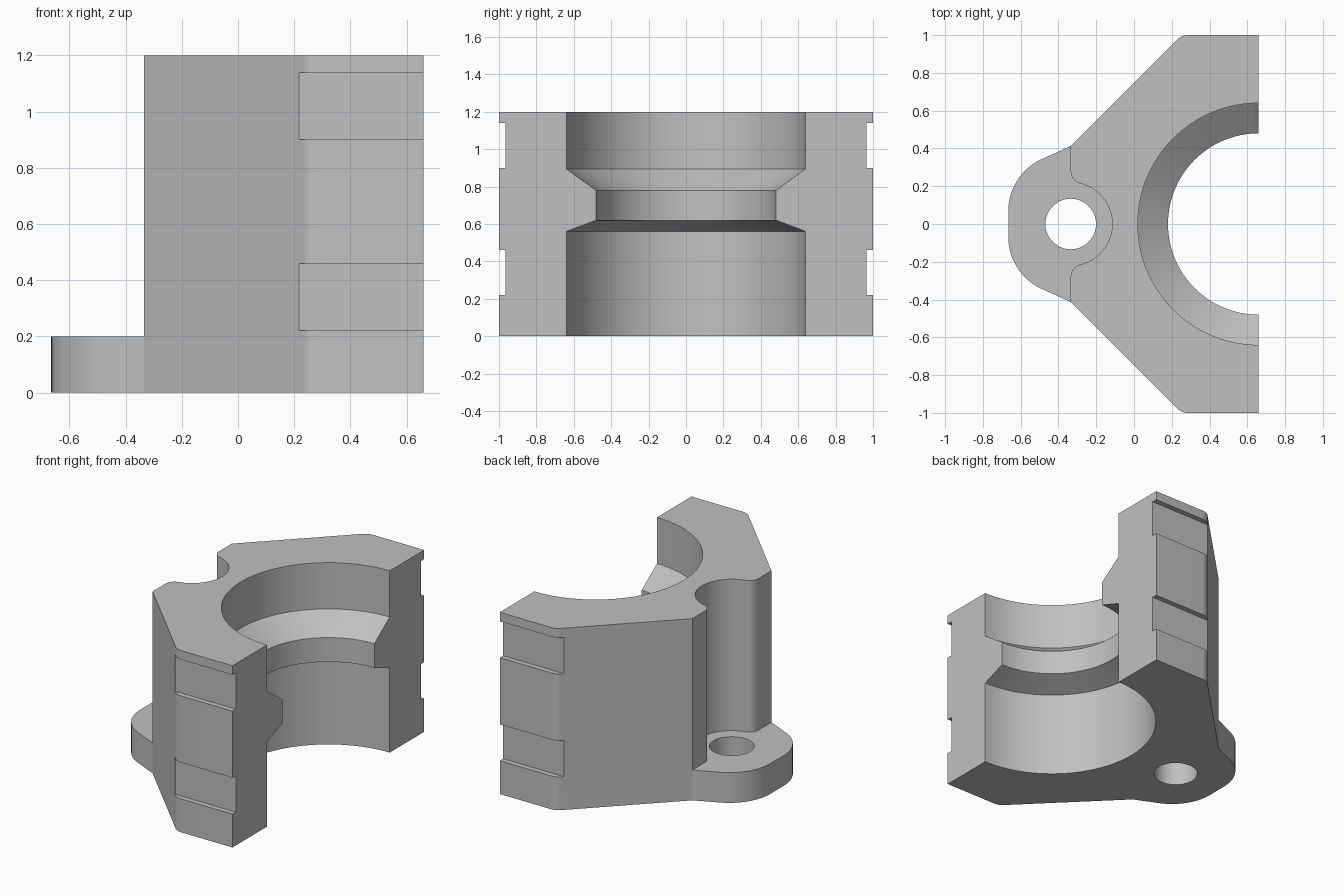
import bpy, bmesh
from math import radians, cos, sin, pi, sqrt, atan2
from mathutils import Matrix

cube = bpy.data.objects.get("Cube")
if cube:
    bpy.data.objects.remove(cube, do_unlink=True)

HEIGHT, FLANGE = 1.2, 0.2
SPLIT = 0.66          # flat split face of the half clamp
BACK = -0.335         # back face of the body and bolt axis

grey = bpy.data.materials.new("plain grey")
grey.use_nodes = True
colour = (0.53, 0.53, 0.53, 1)
grey.diffuse_color = colour
grey.node_tree.nodes["Principled BSDF"].inputs["Base Color"].default_value = colour


def make_object(name, bm):
    bmesh.ops.recalc_face_normals(bm, faces=bm.faces)
    mesh = bpy.data.meshes.new(name)
    bm.to_mesh(mesh)
    bm.free()
    mesh.materials.append(grey)
    obj = bpy.data.objects.new(name, mesh)
    bpy.context.collection.objects.link(obj)
    return obj


def prism(name, outline, z0, z1):
    bm = bmesh.new()
    face = bm.faces.new([bm.verts.new((x, y, z0)) for x, y in outline])
    top = bmesh.ops.extrude_face_region(bm, geom=[face])["geom"]
    verts = [v for v in top if isinstance(v, bmesh.types.BMVert)]
    bmesh.ops.translate(bm, verts=verts, vec=(0, 0, z1 - z0))
    return make_object(name, bm)


def lathe(name, profile, cx, steps):
    bm = bmesh.new()
    verts = [bm.verts.new((cx + r, 0, z)) for r, z in profile]
    edges = [bm.edges.new(pair) for pair in zip(verts, verts[1:])]
    bmesh.ops.spin(bm, geom=verts + edges, cent=(cx, 0, 0), axis=(0, 0, 1),
                   angle=2 * pi, steps=steps)
    bmesh.ops.remove_doubles(bm, verts=bm.verts, dist=1e-5)
    return make_object(name, bm)


def arc(cx, cy, r, a0, a1, n):
    return [(cx + r * cos(radians(a0 + (a1 - a0) * i / n)),
             cy + r * sin(radians(a0 + (a1 - a0) * i / n))) for i in range(n + 1)]


def mirrored(half):
    return half + [(x, -y) for x, y in reversed(half)]


# Full plan outline: side, rounded shoulder, slanted wall, rounded flange
half = [(SPLIT, 1.0)] + arc(0.285, 0.92, 0.08, 90, 135, 6)
half += [(BACK, 0.413)] + arc(-0.365, 0.07, 0.30, 112, 180, 16)
clamp = prism("clamp_half", mirrored(half), 0, HEIGHT)

# Bolt relief above the flange, with rounded lips
relief_r, lip_r = 0.22, 0.065
lip_y = sqrt((relief_r + lip_r) ** 2 - lip_r ** 2)
meet = atan2(lip_y, lip_r) * 180 / pi
relief = [(-1, 0.7), (BACK, 0.7), (BACK, 0.413)]
relief += arc(BACK + lip_r, lip_y, lip_r, 180, 180 + meet, 8)
relief += arc(BACK, 0, relief_r, meet, 0, 18)[1:-1]
relief_cut = mirrored(relief)
relief_cut.insert(len(relief), (BACK + relief_r, 0))
cutters = [prism("bolt_relief_cutter", relief_cut, FLANGE, HEIGHT + 0.2)]

# Stepped bore with a conical inner rib
bore = [(0, -0.1), (0.64, -0.1), (0.64, 0.56), (0.48, 0.62), (0.48, 0.78),
        (0.64, 0.895), (0.64, 1.3), (0, 1.3)]
cutters.append(lathe("bore_cutter", bore, SPLIT, 128))

# Bolt hole
hole = [(0, -0.1), (0.134, -0.1), (0.134, 0.5), (0, 0.5)]
cutters.append(lathe("bolt_hole_cutter", hole, BACK, 48))

# Band grooves on both sides
for side in (-1, 1):
    for z0, z1 in ((0.22, 0.46), (0.90, 1.14)):
        y0, y1 = side * 0.965, side * 1.1
        box = [(0, y0), (0.8, y0), (0.8, y1), (0, y1)]
        cutters.append(prism("groove_cutter", box, z0, z1))

bpy.ops.object.select_all(action="DESELECT")
clamp.select_set(True)
bpy.context.view_layer.objects.active = clamp
for cutter in cutters:
    cutter.hide_render = True
    mod = clamp.modifiers.new(cutter.name, "BOOLEAN")
    mod.operation = "DIFFERENCE"
    mod.solver = "EXACT"
    mod.object = cutter
    bpy.ops.object.modifier_apply(modifier=mod.name)
    bpy.data.objects.remove(cutter, do_unlink=True)

bpy.ops.object.shade_smooth_by_angle(angle=radians(20))
